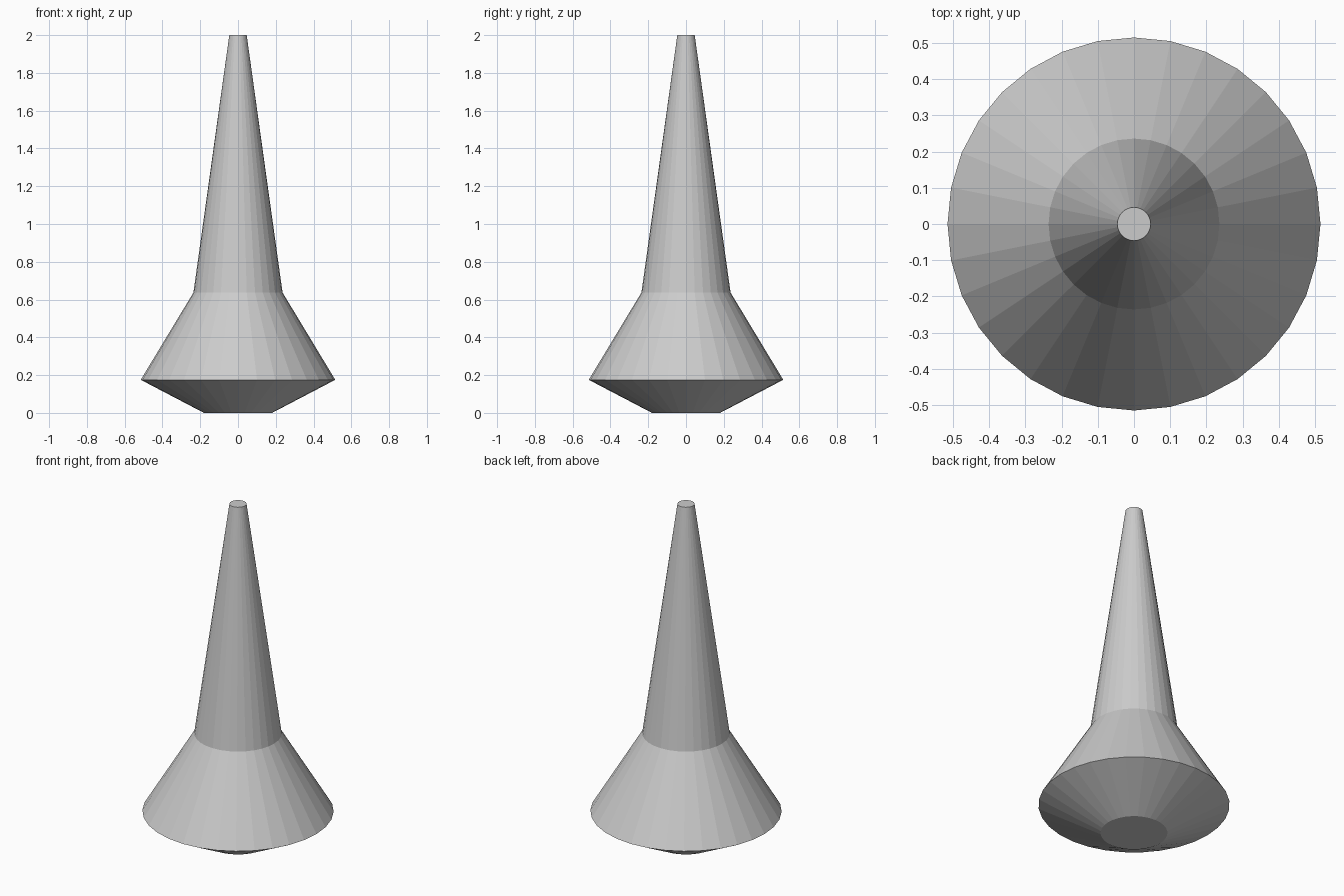
import bpy
import bmesh
from math import cos, sin, tau

cube = bpy.data.objects.get("Cube")
if cube:
    bpy.data.objects.remove(cube, do_unlink=True)

SIDES = 32

# Plain grey material
grey = bpy.data.materials.new("plain grey")
grey.use_nodes = True
colour = (0.6, 0.6, 0.6, 1)
grey.diffuse_color = colour
grey.node_tree.nodes["Principled BSDF"].inputs["Base Color"].default_value = colour

# Profile as (radius, height): foot, rim, shoulder, tip
profile = [(0.18, 0), (0.515, 0.175), (0.236, 0.637), (0.046, 2)]


def lathe(name, points, material):
    """Closed faceted solid turned around the z axis."""
    bm = bmesh.new()
    rings = [[bm.verts.new((r * cos(tau * i / SIDES), r * sin(tau * i / SIDES), z))
              for i in range(SIDES)] for r, z in points]
    for low, high in zip(rings, rings[1:]):
        for i in range(SIDES):
            j = (i + 1) % SIDES
            bm.faces.new((low[i], low[j], high[j], high[i]))
    bm.faces.new(rings[0][::-1])
    bm.faces.new(rings[-1])
    mesh = bpy.data.meshes.new(name)
    bm.to_mesh(mesh)
    bm.free()
    mesh.materials.append(material)
    obj = bpy.data.objects.new(name, mesh)
    bpy.context.collection.objects.link(obj)
    return obj


# Flared base with tapering spire
lathe("flared_spire", profile, grey)
